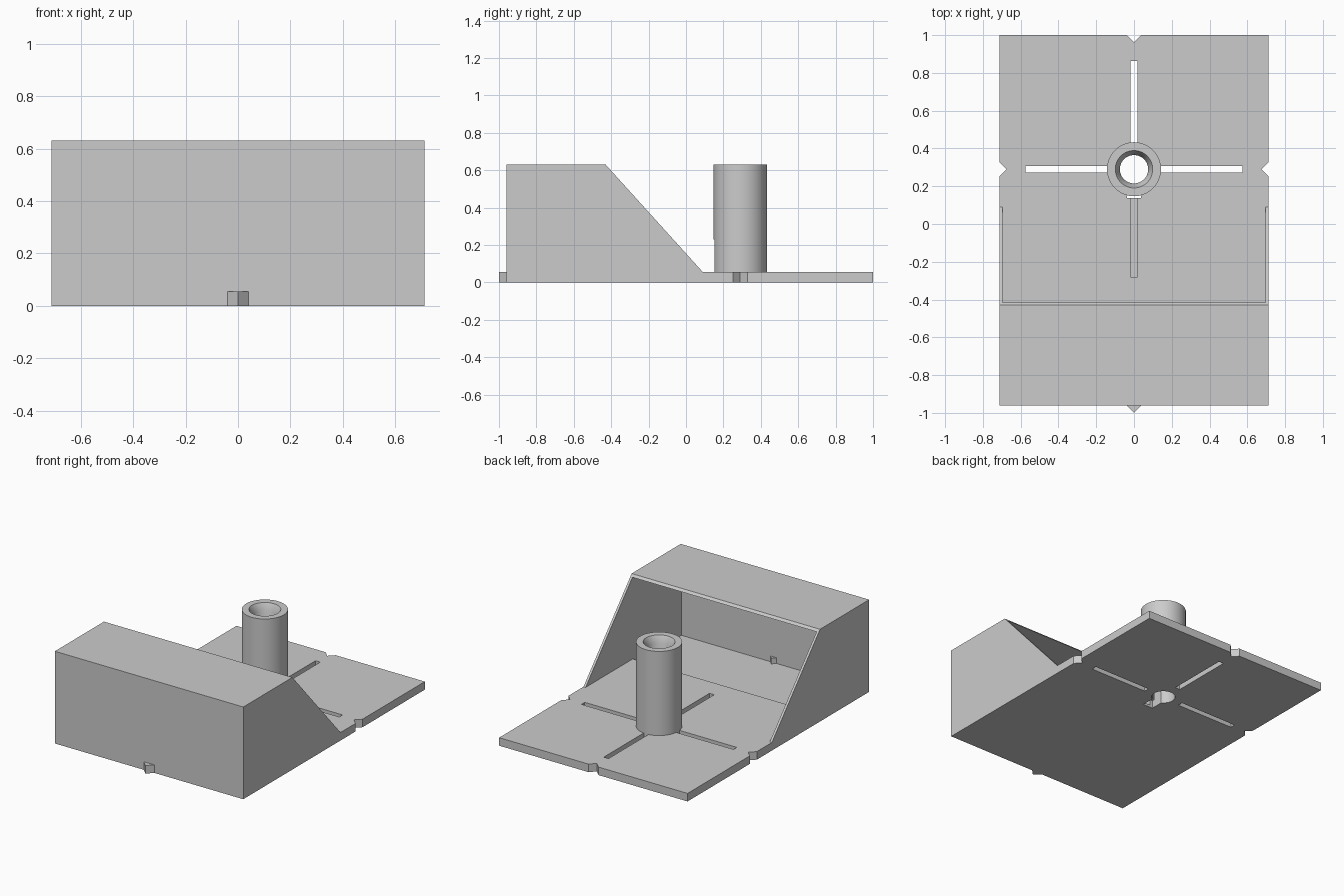
import bpy, bmesh, math
from mathutils import Vector

if "Cube" in bpy.data.objects:
    bpy.data.objects.remove(bpy.data.objects["Cube"], do_unlink=True)

# Single grey material
GREY = (0.6, 0.6, 0.6, 1.0)
grey = bpy.data.materials.new("plain_grey")
grey.diffuse_color = GREY
grey.use_nodes = True
grey.node_tree.nodes["Principled BSDF"].inputs["Base Color"].default_value = GREY

W, FRONT, BACK = 0.712, -0.96, 1.0      # half width and y limits
PLATE, TOP, WALL = 0.055, 0.63, 0.016   # plate top, hood top, wall thickness
CY = 0.29                               # tower centre in y
R_OUT, R_BORE, R_LIP = 0.143, 0.075, 0.10
SLOT, KEY = 0.018, 0.037                # half widths


def prism(name, pts, lo, hi, along="z"):
    """Extrude a closed outline: (x, y) along z, or (y, z) along x."""
    place = (lambda p, h: (p[0], p[1], h)) if along == "z" else (lambda p, h: (h, p[0], p[1]))
    bm = bmesh.new()
    face = bm.faces.new([bm.verts.new(place(p, lo)) for p in pts])
    out = bmesh.ops.extrude_face_region(bm, geom=[face])
    step = Vector(place((0, 0), hi - lo))
    bmesh.ops.translate(bm, vec=step, verts=[v for v in out["geom"] if isinstance(v, bmesh.types.BMVert)])
    bmesh.ops.recalc_face_normals(bm, faces=bm.faces)
    mesh = bpy.data.meshes.new(name)
    bm.to_mesh(mesh)
    bm.free()
    mesh.materials.append(grey)
    obj = bpy.data.objects.new(name, mesh)
    bpy.context.collection.objects.link(obj)
    return obj


def box(name, x0, x1, y0, y1, z0, z1):
    return prism(name, [(x0, y0), (x1, y0), (x1, y1), (x0, y1)], z0, z1)


def diamond(name, x, y, r, z0, z1):
    return prism(name, [(x - r, y), (x, y - r), (x + r, y), (x, y + r)], z0, z1)


def cylinder(name, r, z0, z1, r_top=None):
    bpy.ops.mesh.primitive_cone_add(vertices=64, radius1=r, radius2=r if r_top is None else r_top,
                                    depth=z1 - z0, location=(0, CY, (z0 + z1) / 2))
    obj = bpy.context.object
    obj.name = name
    obj.data.materials.append(grey)
    return obj


def combine(target, other, operation="DIFFERENCE"):
    """Apply a boolean and remove the helper."""
    other.hide_render = True
    mod = target.modifiers.new("bool", "BOOLEAN")
    mod.operation, mod.solver, mod.object = operation, "EXACT", other
    bpy.context.view_layer.objects.active = target
    bpy.ops.object.modifier_apply(modifier=mod.name)
    bpy.data.objects.remove(other, do_unlink=True)


# Base plate and sloped hood share one side profile
base = prism("base_and_hood", [(FRONT, 0), (BACK, 0), (BACK, PLATE), (0.09, PLATE),
                               (-0.43, TOP), (FRONT, TOP)], -W, W, "x")

# Hollow under the hood, open at the slope
inside = W - WALL
combine(base, prism("hood_hollow", [(FRONT + WALL, PLATE), (0.3, PLATE), (0.3, TOP - WALL),
                                    (FRONT + WALL, TOP - WALL)], -inside, inside, "x"))
combine(base, box("floor_pit", -inside, inside, FRONT + WALL, -0.42, WALL, PLATE + 0.02))

# Alignment notches on the back and sides, matching tab at the front
for x, y in ((0, BACK), (W, CY), (-W, CY)):
    combine(base, diamond("notch", x, y, 0.038, -0.1, 0.1))
combine(base, diamond("front_tab", 0, FRONT, 0.04, 0, PLATE), "UNION")

# Through slots on three sides, blind groove toward the front
for side in (-1, 1):
    x0, x1 = sorted((side * 0.14, side * 0.575))
    combine(base, box("side_slot", x0, x1, CY - SLOT, CY + SLOT, -0.1, 0.1))
combine(base, box("back_slot", -SLOT, SLOT, CY + 0.14, 0.862, -0.1, 0.1))
combine(base, box("front_groove", -SLOT, SLOT, -0.28, 0.2, WALL, 0.1))

# Tower with a bore, tapered lip and a front window
tower = cylinder("tower", R_OUT, PLATE, TOP)
combine(tower, cylinder("lip_cutter", R_BORE - 0.002, TOP - 0.05, TOP + 0.002, R_LIP))
for part in (base, tower):
    combine(part, cylinder("bore_cutter", R_BORE, -0.1, TOP + 0.1))
    combine(part, box("window_cutter", -KEY, KEY, 0.137, CY, -0.1, 0.23))

# Smooth round walls, keep hard edges
for part in (base, tower):
    bpy.ops.object.select_all(action="DESELECT")
    part.select_set(True)
    bpy.context.view_layer.objects.active = part
    bpy.ops.object.shade_smooth_by_angle(angle=math.radians(30))
